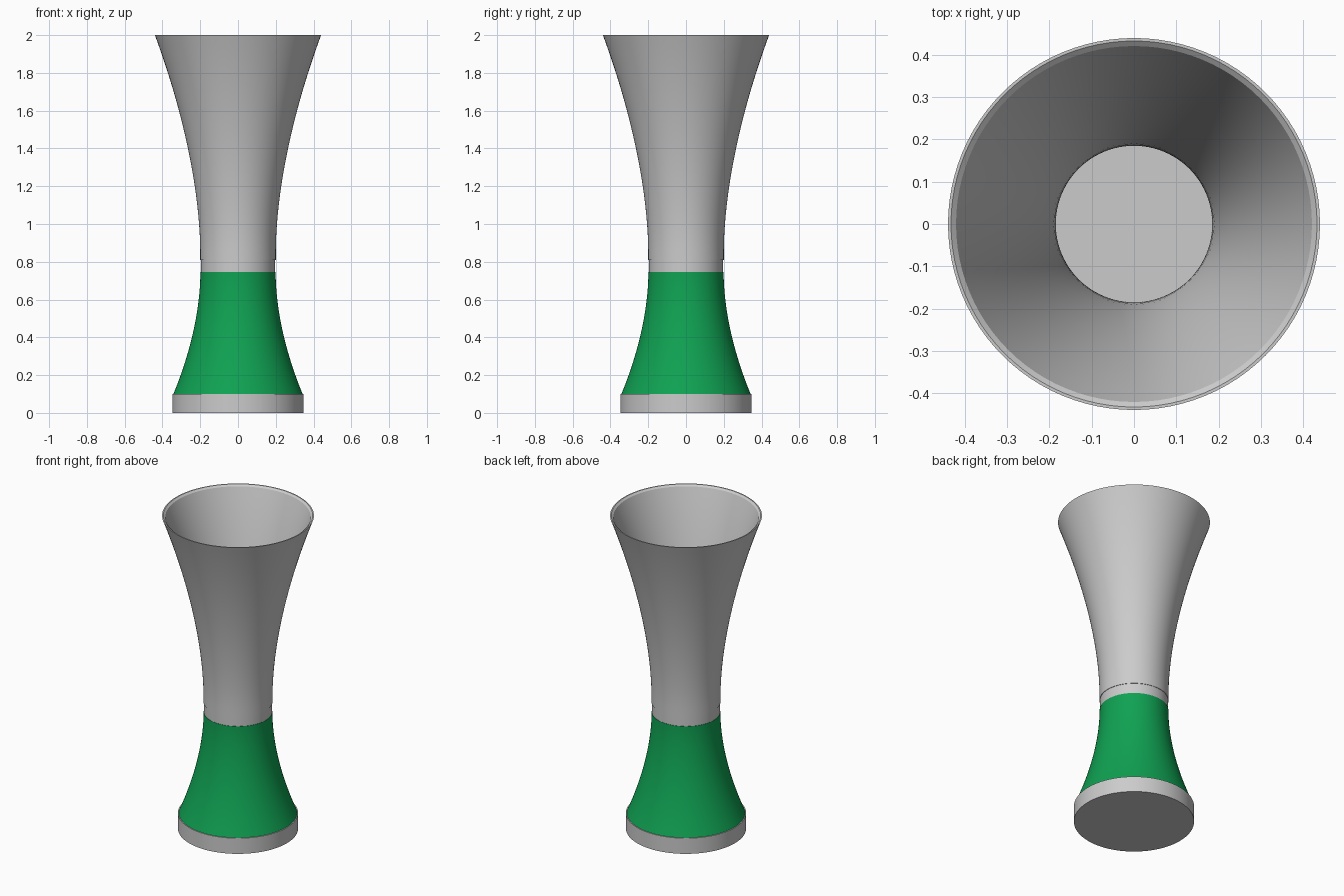
import bpy, bmesh, math

if "Cube" in bpy.data.objects:
    bpy.data.objects.remove(bpy.data.objects["Cube"])

SEGMENTS = 96


def lathe(name, profile, color=None):
    """Spin a closed (radius, z) profile around the z axis."""
    bm = bmesh.new()
    verts = [bm.verts.new((r, 0, z)) for r, z in profile]
    edges = [bm.edges.new(pair) for pair in zip(verts, verts[1:])]
    bmesh.ops.spin(bm, geom=verts + edges, cent=(0, 0, 0), axis=(0, 0, 1),
                   angle=math.tau, steps=SEGMENTS, use_duplicate=False)
    bmesh.ops.remove_doubles(bm, verts=bm.verts, dist=1e-5)
    bmesh.ops.recalc_face_normals(bm, faces=bm.faces)
    mesh = bpy.data.meshes.new(name)
    bm.to_mesh(mesh)
    bm.free()
    obj = bpy.data.objects.new(name, mesh)
    bpy.context.collection.objects.link(obj)
    if color:
        mat = bpy.data.materials.new(name)
        mat.diffuse_color = color
        mat.use_nodes = True
        mat.node_tree.nodes["Principled BSDF"].inputs["Base Color"].default_value = mat.diffuse_color
        mesh.materials.append(mat)
    bpy.ops.object.select_all(action='DESELECT')
    bpy.context.view_layer.objects.active = obj
    obj.select_set(True)
    bpy.ops.object.shade_smooth_by_angle(angle=math.radians(30))
    return obj


def flare(r0, z0, r1, z1, power, n=24):
    """Concave curve leaving r0 vertically and widening to r1."""
    return [(r0 + (r1 - r0) * (i / n) ** power, z0 + (z1 - z0) * i / n)
            for i in range(n + 1)]


# Foot disc
lathe("base_disc", [(0, 0), (0.348, 0), (0.348, 0.10), (0, 0.10)])

# Green flared stem
stem = flare(0.199, 0.745, 0.342, 0.10, 1.85)
lathe("green_stem", [(0, 0.745)] + stem + [(0, 0.10)], (0.005, 0.36, 0.085, 1))

# Narrow collar between stem and cup
lathe("collar", [(0, 0.745), (0.197, 0.745), (0.197, 0.81), (0, 0.81)])

# Hollow flared cup with a rounded rim
outer = [(0.2, 0.81)] + flare(0.2, 0.86, 0.44, 2.0, 1.75)
inner = flare(0.185, 0.86, 0.421, 1.99, 1.75)[::-1] + [(0.185, 0.83)]
lathe("cup", [(0, 0.81)] + outer + [(0.433, 2.0)] + inner + [(0, 0.83)])
